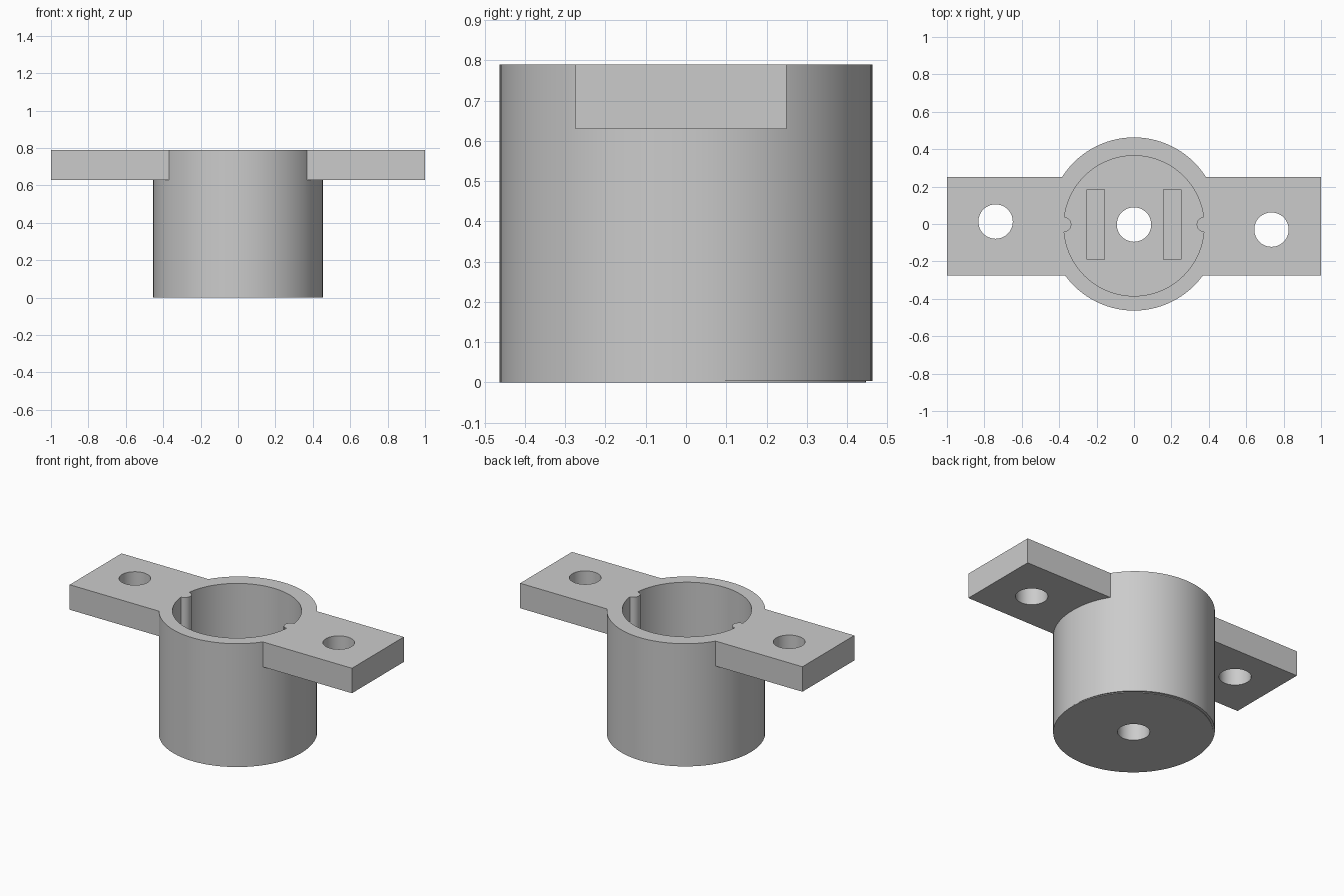
import bpy

if "Cube" in bpy.data.objects:
    bpy.data.objects.remove(bpy.data.objects["Cube"], do_unlink=True)

HEIGHT = 0.79
FLOOR = 0.16

grey = bpy.data.materials.new("plain grey")
grey.use_nodes = True
colour = (0.6, 0.6, 0.6, 1)
grey.diffuse_color = colour
grey.node_tree.nodes["Principled BSDF"].inputs["Base Color"].default_value = colour


def cylinder(name, x, y, radius, z0, z1, sides=96):
    bpy.ops.mesh.primitive_cylinder_add(
        vertices=sides, radius=radius, depth=z1 - z0, location=(x, y, (z0 + z1) / 2))
    ob = bpy.context.object
    ob.name = name
    ob.data.materials.append(grey)
    return ob


def box(name, x0, x1, y0, y1, z0, z1):
    bpy.ops.mesh.primitive_cube_add(
        size=1, location=((x0 + x1) / 2, (y0 + y1) / 2, (z0 + z1) / 2))
    ob = bpy.context.object
    ob.name = name
    ob.scale = (x1 - x0, y1 - y0, z1 - z0)
    bpy.ops.object.transform_apply(location=False, rotation=False, scale=True)
    ob.data.materials.append(grey)
    return ob


def combine(target, tool, operation):
    """Apply a boolean and discard the tool."""
    tool.hide_render = True
    mod = target.modifiers.new(operation, "BOOLEAN")
    mod.operation = operation
    mod.solver = "EXACT"
    mod.object = tool
    bpy.ops.object.select_all(action="DESELECT")
    bpy.context.view_layer.objects.active = target
    target.select_set(True)
    bpy.ops.object.modifier_apply(modifier=mod.name)
    bpy.data.objects.remove(tool, do_unlink=True)


# Cup outer wall: two slightly offset cylinders, leaving a thin lip at the base
body = cylinder("flanged_cup", 0, -0.008, 0.455, 0, HEIGHT)
combine(body, cylinder("upper_shell", 0, 0.008, 0.455, 0.004, HEIGHT), "UNION")

# Mounting tabs on both sides
combine(body, box("tabs", -1, 1, -0.275, 0.25, 0.63, HEIGHT), "UNION")

# Bore, shaped by the wall keys and the raised floor pads that stay solid
bore = cylinder("bore", 0, -0.01, 0.375, FLOOR, HEIGHT + 0.1)
for side in (-1, 1):
    combine(bore, cylinder("key", side * 0.375, -0.003, 0.04, 0, 1, 32), "DIFFERENCE")
    x0, x1 = sorted((side * 0.155, side * 0.255))
    combine(bore, box("pad", x0, x1, -0.19, 0.185, 0, FLOOR + 0.08), "DIFFERENCE")
combine(body, bore, "DIFFERENCE")

# Shaft hole in the floor and one bolt hole in each tab
for x, y in ((0, -0.003), (-0.74, 0.013), (0.735, -0.03)):
    combine(body, cylinder("hole", x, y, 0.092, -0.1, 1, 48), "DIFFERENCE")

bpy.ops.object.select_all(action="DESELECT")
bpy.context.view_layer.objects.active = body
body.select_set(True)
bpy.ops.object.shade_smooth_by_angle()
